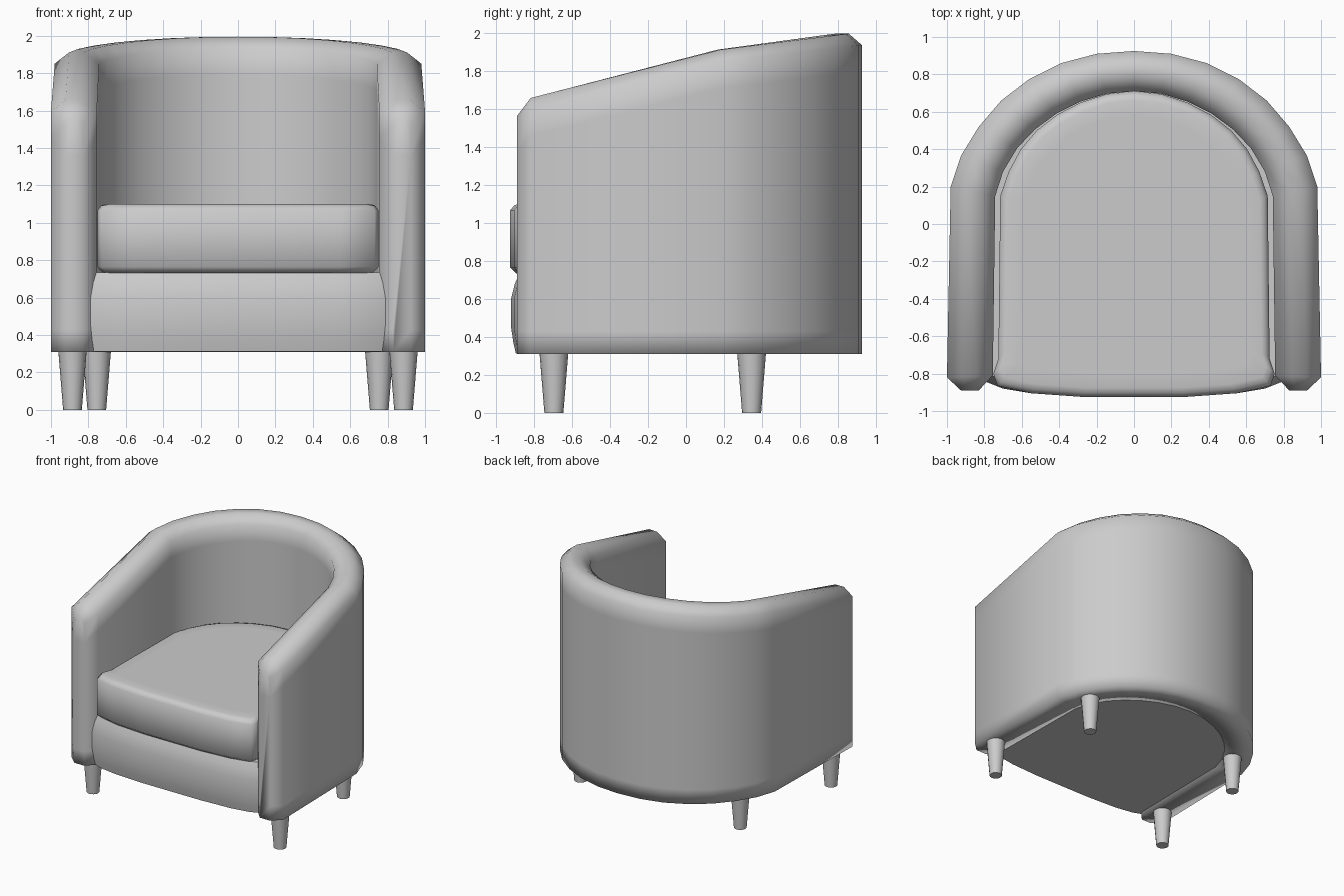
import bpy, bmesh, math

if "Cube" in bpy.data.objects:
    bpy.data.objects.remove(bpy.data.objects["Cube"])


def loft(name, rings, angle):
    """Skin closed rings of equal length, cap both ends, shade smooth."""
    bm = bmesh.new()
    rows = [[bm.verts.new(p) for p in ring] for ring in rings]
    n = len(rows[0])
    for a, b in zip(rows, rows[1:]):
        for i in range(n):
            j = (i + 1) % n
            bm.faces.new((a[i], a[j], b[j], b[i]))
    bm.faces.new(rows[0])
    bm.faces.new(rows[-1])
    bmesh.ops.recalc_face_normals(bm, faces=bm.faces)
    mesh = bpy.data.meshes.new(name)
    bm.to_mesh(mesh)
    bm.free()
    ob = bpy.data.objects.new(name, mesh)
    bpy.context.collection.objects.link(ob)
    bpy.ops.object.select_all(action='DESELECT')
    ob.select_set(True)
    bpy.context.view_layer.objects.active = ob
    bpy.ops.object.shade_smooth_by_angle(angle=math.radians(angle))
    return ob


def mirrored(half):
    """Extend a right-hand half path, ending on x = 0, to the left side."""
    return half + [(-x, y) for x, y in reversed(half[:-1])]


# Wrap-around back and arms: outer and inner plan paths
outer = [(1, -.82), (.98, .2), (.925, .365), (.83, .52), (.71, .66),
         (.56, .775), (.39, .86), (.2, .91), (0, .925)]
inner = [(.755, -.81), (.742, .15), (.7, .28), (.625, .405), (.53, .505),
         (.415, .59), (.285, .655), (.145, .697), (0, .71)]
BOTTOM = .31


def top_height(y):
    if y < .17:
        return 1.655 + (y + .82) / .99 * .255
    return 1.91 + (y - .17) / .65 * .085


def section(o, i, top, drop):
    pts = [(0, BOTTOM), (0, .43), (0, top - .2), (0, top - drop), (.32, top),
           (.65, top), (1, top - drop), (1, top - .2), (1, .43), (1, BOTTOM)]
    return [(o[0] + (i[0] - o[0]) * t, o[1] + (i[1] - o[1]) * t, z) for t, z in pts]


def arm_end(s):
    return section((.925 * s, -.89), (.83 * s, -.89), 1.56, .03)


stations = [section(o, i, top_height((o[1] + i[1]) / 2), .06)
            for o, i in zip(mirrored(outer), mirrored(inner))]
loft("back_and_arms", [arm_end(1)] + stations + [arm_end(-1)], 100)


# Base under the seat, with a bulging front panel
def base_ring(z, front):
    side = [((o[0] + i[0]) / 2, (o[1] + i[1]) / 2) for o, i in zip(outer, inner)]
    side[0] = (.8, front + .08)
    nose = [(.27, front), (.55, front + .015), (.7, front + .04)]
    half = nose + side
    return [(x, y, z) for x, y in mirrored(half)]


loft("seat_base", [base_ring(z, f) for z, f in
                   [(.312, -.895), (.37, -.908), (.45, -.92), (.6, -.92),
                    (.68, -.9), (.735, -.875)]], 60)

# Seat cushion, flaring slightly at the front corners
cushion = [(.27, -.925), (.55, -.905), (.73, -.865), (.752, -.8), (.725, -.72),
           (.715, .15), (.67, .28), (.605, .4), (.52, .5),
           (.41, .585), (.285, .65), (.145, .695), (0, .71)]


def cushion_ring(z, inset):
    k = 1 - inset / .75
    return [(x * k, -.1 + (y + .1) * k, z) for x, y in mirrored(cushion)]


loft("seat_cushion", [cushion_ring(z, d) for z, d in
                      [(.732, .03), (.765, 0), (1.065, 0), (1.092, .02),
                       (1.1, .045), (1.1, .12)]], 60)

# Tapered round legs
for label, lx, ly in (("front", .885, -.695), ("back", .755, .345)):
    for side, s in (("right", 1), ("left", -1)):
        rings = [[(s * lx + r * math.cos(math.tau * k / 16),
                   ly + r * math.sin(math.tau * k / 16), z) for k in range(16)]
                 for z, r in ((0, .05), (.33, .077))]
        loft(f"{label}_{side}_leg", rings, 40)
